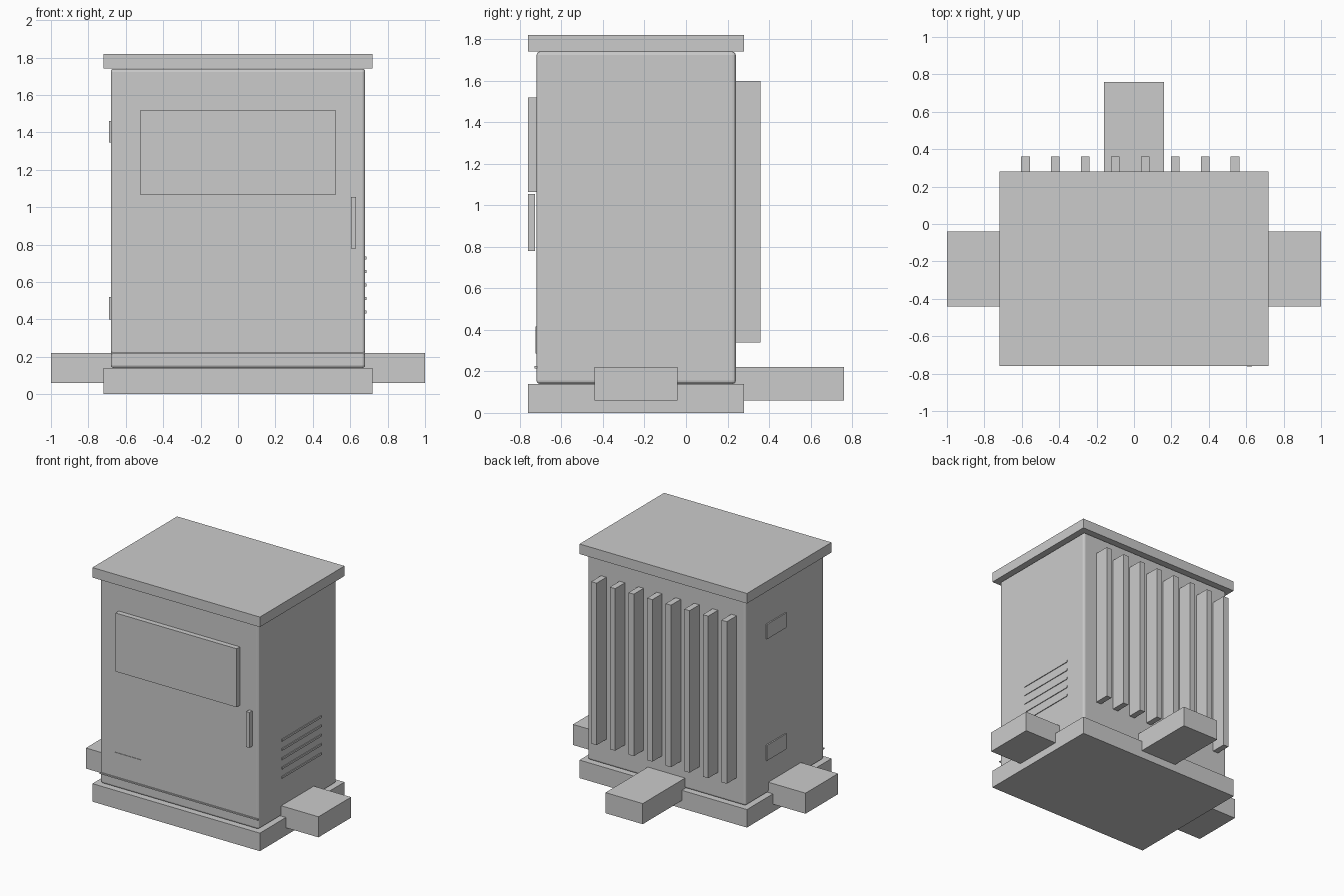
import bpy

if "Cube" in bpy.data.objects:
    bpy.data.objects.remove(bpy.data.objects["Cube"])

# One plain grey covers the whole model
grey = bpy.data.materials.new("light_grey")
grey.diffuse_color = (0.6, 0.6, 0.6, 1)
grey.use_nodes = True
grey.node_tree.nodes["Principled BSDF"].inputs["Base Color"].default_value = grey.diffuse_color


def box(name, x, y, z, bevel=0):
    """Box from (min, max) ranges, optionally with rounded edges."""
    bpy.ops.mesh.primitive_cube_add(size=1)
    ob = bpy.context.object
    ob.name = name
    for v in ob.data.vertices:
        v.co = [r[0] if c < 0 else r[1] for c, r in zip(v.co, (x, y, z))]
    ob.data.materials.append(grey)
    if bevel:
        m = ob.modifiers.new("rounded_edges", 'BEVEL')
        m.width = bevel
        m.segments = 3
    return ob


# Main shell
box("base_plinth", (-0.72, 0.72), (-0.76, 0.28), (0, 0.14))
box("cabinet_body", (-0.68, 0.68), (-0.72, 0.24), (0.14, 1.74), 0.016)
box("roof", (-0.72, 0.72), (-0.76, 0.28), (1.742, 1.82))

# Front details
box("front_panel", (-0.52, 0.52), (-0.76, -0.715), (1.065, 1.52))
box("door_handle", (0.604, 0.632), (-0.762, -0.727), (0.78, 1.055))
box("rating_plate", (-0.55, -0.325), (-0.724, -0.718), (0.285, 0.415))
box("door_bottom_seam", (-0.68, 0.68), (-0.729, -0.719), (0.215, 0.225))

# Rear cooling fins
for i in range(8):
    cx = -0.58 + 0.16 * i
    box(f"cooling_fin_{i + 1}", (cx - 0.023, cx + 0.023), (0.235, 0.36), (0.34, 1.6))

# Right side vent slats
for i in range(5):
    cz = 0.439 + 0.0722 * i
    box(f"vent_slat_{i + 1}", (0.675, 0.686), (-0.435, 0.05), (cz - 0.008, cz + 0.008))

# Left side hinge plates
for i, z in enumerate(((0.40, 0.52), (1.345, 1.46))):
    box(f"hinge_plate_{i + 1}", (-0.69, -0.675), (-0.25, -0.01), z)

# Cable duct boxes at the sides and rear
box("right_cable_duct", (0.66, 1.0), (-0.44, -0.04), (0.06, 0.22))
box("left_cable_duct", (-1.0, -0.66), (-0.44, -0.04), (0.06, 0.22))
box("rear_cable_duct", (-0.16, 0.16), (0.22, 0.76), (0.06, 0.22))
